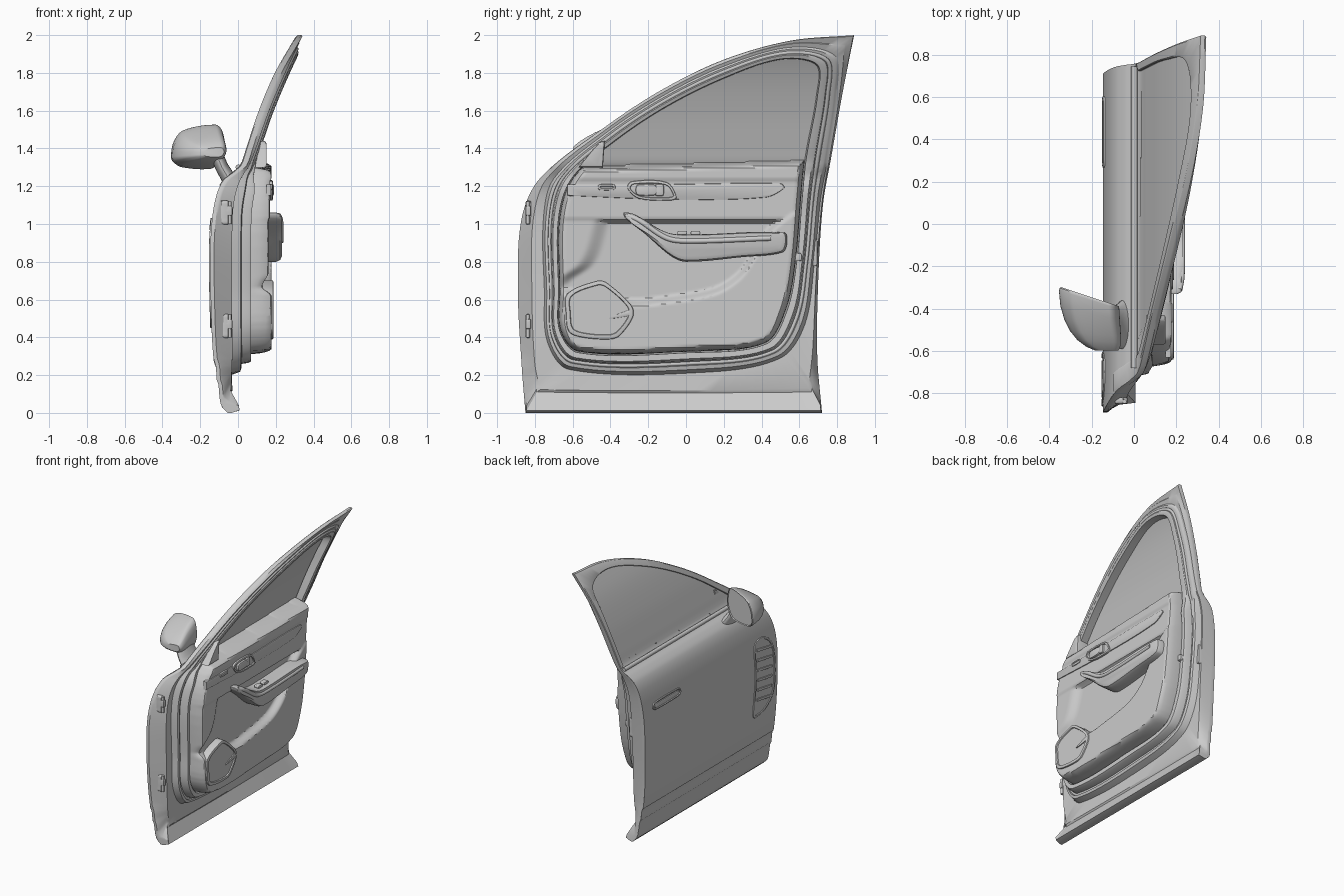
import bpy, bmesh, math
from mathutils import Vector

if "Cube" in bpy.data.objects:
    bpy.data.objects.remove(bpy.data.objects["Cube"])


def make(name, verts, faces, angle=32):
    bm = bmesh.new()
    vs = [bm.verts.new(v) for v in verts]
    for f in faces:
        bm.faces.new([vs[i] for i in f])
    bmesh.ops.remove_doubles(bm, verts=bm.verts, dist=1e-5)
    bmesh.ops.recalc_face_normals(bm, faces=bm.faces)
    me = bpy.data.meshes.new(name)
    bm.to_mesh(me)
    bm.free()
    ob = bpy.data.objects.new(name, me)
    bpy.context.collection.objects.link(ob)
    bpy.ops.object.select_all(action='DESELECT')
    ob.select_set(True)
    bpy.context.view_layer.objects.active = ob
    bpy.ops.object.shade_smooth_by_angle(angle=math.radians(angle))


def spline(pts, corners=(), closed=True, k=10):
    P = [Vector(p) for p in pts]
    n = len(P)

    def tangent(i, j):
        chord = P[j] - P[i] if (j - i) % n == 1 else P[i] - P[j]
        a, b = (i - 1) % n, (i + 1) % n
        if i in corners or (not closed and i in (0, n - 1)):
            return chord
        return (P[b] - P[a]) / ((P[b] - P[i]).length + (P[i] - P[a]).length) * chord.length
    out = []
    for i in range(n if closed else n - 1):
        j = (i + 1) % n
        m0, m1 = tangent(i, j), tangent(j, i)
        for s in range(k):
            t = s / k
            out.append(P[i] * (2*t**3 - 3*t*t + 1) + m0 * (t**3 - 2*t*t + t)
                       + P[j] * (3*t*t - 2*t**3) + m1 * (t**3 - t*t))
    return out if closed else out + [P[-1]]


def table(pts):
    T = spline(pts, closed=False, k=6)

    def fn(v):
        if v <= T[0][0]:
            return T[0][1]
        for a, b in zip(T, T[1:]):
            if v <= b[0]:
                return a[1] + (b[1] - a[1]) * (v - a[0]) / max(b[0] - a[0], 1e-9)
        return T[-1][1]
    fn.keys = [p[0] for p in T]
    return fn


def step(v, w):
    t = min(1, max(0, v / w))
    return t * t * (3 - 2 * t)


def mix(A, B, t):
    return [a.lerp(b, t) for a, b in zip(A, B)]


def loft(name, rings, closed=True, cap=False, cap_start=False):
    n = len(rings[0])
    verts = [p for r in rings for p in r]
    faces = [(k*n + i, k*n + (i+1) % n, (k+1)*n + (i+1) % n, (k+1)*n + i)
             for k in range(len(rings) - 1) for i in range(n if closed else n - 1)]
    if cap:
        faces.append(tuple(range(len(verts) - n, len(verts))))
    if cap_start:
        faces.append(tuple(range(n)))
    make(name, verts, faces)


def at(ring, xf):
    return [(xf(p[1]), p[0], p[1]) for p in ring]


def sheet(name, ring, zs, cols, xf):
    # surface filling a side outline row by row
    verts, lo, hi = [], min(p[1] for p in ring), max(p[1] for p in ring)
    for z in zs:
        c = min(max(z, lo + 1e-4), hi - 1e-4)
        ys = [a[0] + (b[0] - a[0]) * (c - a[1]) / (b[1] - a[1])
              for a, b in zip(ring, ring[1:] + ring[:1]) if (a[1] - c) * (b[1] - c) < 0 or b[1] == c]
        y0, y1 = min(ys), max(ys)
        verts += [(xf(y0 + (y1 - y0) * t, z), y0 + (y1 - y0) * t, z) for t in cols]
    m = len(cols)
    make(name, verts, [(r*m + i, r*m + i + 1, (r+1)*m + i + 1, (r+1)*m + i)
                       for r in range(len(zs) - 1) for i in range(m - 1)])


def plate(name, pts, x0, x1, bevel=0.006, lip=0, recess=0, base=lambda z: 0, k=5, corners=()):
    # raised pad following a side outline, with optional sunken centre
    R = spline(pts, corners, k=k)
    ys, zs = [p[0] for p in R], [p[1] for p in R]
    cy, cz = (min(ys) + max(ys)) / 2, (min(zs) + max(zs)) / 2
    hy, hz = (max(ys) - min(ys)) / 2, (max(zs) - min(zs)) / 2
    sg = 1 if x1 > x0 else -1

    def ring(d, x):
        return [(base(p[1]) + x, cy + (p[0] - cy) * (1 - d / hy), cz + (p[1] - cz) * (1 - d / hz)) for p in R]
    rings = [ring(0, x0), ring(0, x1 - sg*bevel), ring(bevel*.3, x1 - sg*bevel*.3), ring(bevel, x1)]
    if lip:
        rings += [ring(bevel + lip, x1), ring(bevel + lip + .003, x1 - sg*recess)]
    loft(name, rings, cap=True, cap_start=True)


def tube(name, pts, r, cyclic=False):
    cu = bpy.data.curves.new(name, 'CURVE')
    cu.dimensions, cu.bevel_depth, cu.bevel_resolution, cu.use_fill_caps = '3D', r, 3, True
    sp = cu.splines.new('POLY')
    sp.points.add(len(pts) - 1)
    for q, p in zip(sp.points, pts):
        q.co = (*p, 1)
    sp.use_cyclic_u = cyclic
    bpy.context.collection.objects.link(bpy.data.objects.new(name, cu))


def rect(y, z, w, h):
    a, b = w / 2, h / 2
    return [(y-a, z-b*.5), (y-a*.8, z-b), (y+a*.8, z-b), (y+a, z-b*.5),
            (y+a, z+b*.5), (y+a*.8, z+b), (y-a*.8, z+b), (y-a, z+b*.5)]


# side outlines (y, z): door edge, flange, seal line, trim and window opening
O = spline([(.72, 0), (.695, .3), (.70, .7), (.725, 1.1), (.77, 1.36), (.83, 1.7), (.89, 2), (.55, 1.97),
            (.2, 1.87), (-.12, 1.715), (-.42, 1.52), (-.77, 1.245), (-.87, 1.03), (-.89, .65),
            (-.87, .25), (-.85, 0), (-.1, 0)], (0, 6, 15))
F = spline([(.665, .11), (.675, .3), (.69, .7), (.72, 1.1), (.763, 1.36), (.817, 1.7), (.845, 1.95), (.55, 1.955),
            (.2, 1.855), (-.12, 1.7), (-.42, 1.505), (-.74, 1.243), (-.815, 1.03), (-.825, .65),
            (-.81, .25), (-.79, .11), (-.1, .105)], (0, 6, 15))
S = spline([(.5, .29), (.63, .47), (.68, .8), (.715, 1.15), (.755, 1.37), (.80, 1.7), (.79, 1.89), (.55, 1.935),
            (.2, 1.835), (-.12, 1.68), (-.42, 1.485), (-.70, 1.24), (-.755, 1.03), (-.75, .65),
            (-.735, .38), (-.62, .23), (.1, .215)])
W = spline([(.42, .37), (.53, .55), (.58, .8), (.61, 1.15), (.63, 1.35), (.69, 1.68), (.69, 1.84), (.5, 1.87),
            (.2, 1.77), (-.12, 1.61), (-.40, 1.42), (-.60, 1.24), (-.67, 1.03), (-.67, .65),
            (-.665, .44), (-.57, .325), (0, .325)])

# x position against height: outer surface and inner structure
f = table([(0, -.055), (.04, -.09), (.16, -.105), (.17, -.112), (.25, -.118), (.26, -.127), (.45, -.14),
           (.85, -.147), (1.03, -.137), (1.15, -.115), (1.22, -.085), (1.26, -.045), (1.29, 0),
           (1.32, .022), (1.4, .048), (1.6, .115), (1.8, .2), (2, .315)])
h = table([(0, 0), (.03, .012), (.12, -.03), (.3, -.03), (1, -.03), (1.15, -.015), (1.25, .02),
           (1.3, .055), (1.4, .095), (1.6, .165), (1.8, .25), (2, .345)])


def lift(d):
    return lambda z: h(z) + d * (1 - .75 * step(z - 1.15, .2))


def hem(z):
    w = step(.08 - z, .05)
    return (f(z) + .03) * (1 - w) + h(z) * w


# outer skin, glass and window surround
even = [i / 40 for i in range(41)]
sheet("outer_skin", O, [z for z in f.keys if z <= 1.3], even, lambda y, z: f(z))
G = mix(S, W, .1)
gt = max(p[1] for p in G)
sheet("window_glass", G, [1.26 + (gt - 1.26) * t for t in even], even, lambda y, z: f(z) + .01)
Oc, Sc = O[38:113], mix(S, W, .2)[38:113]
loft("window_surround", [at(Oc, f), at(mix(Oc, Sc, .1), lambda z: f(z) - .005),
                         at(mix(Oc, Sc, .9), lambda z: f(z) - .005), at(Sc, f),
                         at(Sc, lambda z: f(z) + .014)], closed=False)
tube("belt_moulding", [(.002, -.68, 1.3), (.002, .745, 1.3)], .015)

# inner structure with stepped seal channels
rings = [at(O, f), at(O, lambda z: f(z) + .02), at(mix(O, F, .12), hem), at(F, lift(-.012)),
         at(mix(F, S, .12), lift(0)), at(S, h)]
for t, d in [(.1, .03), (.16, .045), (.34, .05), (.4, .025), (.5, .025), (.58, .085), (.66, .1), (.94, .1)]:
    rings.append(at(mix(S, W, t), lift(d)))
rings.append(at(W, lambda z: f(z) + .018))
loft("inner_frame", rings)
tube("door_seal", at(mix(S, W, .45), lift(.032)), .012, True)

# sculpted interior trim
pocket = table([(-.7, .66), (-.3, .59), (-.1, .605), (.15, .65), (.28, .73), (.36, .84), (.45, .98), (.6, 1.1)])
curve = table([(.6, -.7), (.7, -.6), (.8, -.47), (1, -.4), (1.1, -.38)])
edge = W[::2]
segs = [(a, b - a, (b - a).length_squared) for a, b in zip(edge, edge[1:] + edge[:1])]


def edge_distance(y, z):
    best = 9
    for a, e, l in segs:
        u, v = y - a[0], z - a[1]
        t = min(1, max(0, (u * e[0] + v * e[1]) / l))
        best = min(best, (u - t * e[0]) ** 2 + (v - t * e[1]) ** 2)
    return math.sqrt(best)


def trim(y, z):
    raised = max(.05 * step(pocket(y) - z + .02, .05), .035 * step(curve(z) - y, .1), .042 * step(z - 1.0, .03))
    x = .127 + raised + .008 * step(z - 1.225, .015)
    d = min(edge_distance(y, z), 1.3 + .035 * (y + .56) / 1.16 - z)
    t = min(1, max(0, d / .03))
    low = max(.02, f(z) + .006)
    return low + (x - low) * math.sqrt(1 - (1 - t) ** 2)


fine = [0, .001, .003, .006, .011, .018] + [.026 + .948 * i / 90 for i in range(91)] \
    + [.982, .989, .994, .997, .999, 1]
z0 = min(p[1] for p in W)
sheet("trim_panel", W, [z0 + (1.345 - z0) * t for t in fine], fine, trim)
plate("decor_strip", [(-.63, 1.15), (-.1, 1.13), (.42, 1.14), (.52, 1.19), (.5, 1.215), (-.1, 1.21), (-.63, 1.21)],
      .15, .176, corners=(0, 6))

# armrest with grab rail and switches
plate("armrest", [(-.33, 1.06), (-.27, 1.05), (-.1, .955), (.05, .945), (.52, .955), (.535, .9), (.51, .85),
                  (.3, .825), (.0, .8), (-.08, .83), (-.22, .95), (-.32, 1.03)], .1, .232, .03, k=6)
tube("grab_rail", spline([(.215, -.31, 1.045), (.225, -.25, 1.02), (.228, -.1, .925), (.228, .02, .91),
                          (.228, .45, .925)], closed=False), .014)
for i in range(2):
    plate(f"window_switch_{i+1}", rect(-.02 + .07*i, .953, .05, .02), .17, .205, .004)

# release handle and lock button
plate("handle_bezel", [(-.31, 1.19), (-.29, 1.225), (-.1, 1.22), (-.05, 1.14), (-.08, 1.125), (-.25, 1.135)],
      .16, .184, .006, .008, .01)
plate("release_handle", rect(-.21, 1.18, .11, .055), .165, .19, .008)
plate("release_pull", rect(-.14, 1.18, .045, .06), .165, .188, .008)
plate("lock_button", rect(-.42, 1.195, .09, .03), .16, .182, .004, .006, .004)

# speaker cover
plate("speaker", [(-.63, .63), (-.635, .52), (-.62, .43), (-.55, .4), (-.4, .39), (-.35, .41), (-.28, .51),
                  (-.29, .57), (-.42, .69), (-.47, .7)], .13, .188, .008, .014, .008)
plate("speaker_trim_bar", [(-.41, .5), (-.3, .515), (-.29, .535), (-.3, .545)], .175, .187, .003)

# sail panel and latch
plate("sail_panel", [(-.57, 1.3), (-.44, 1.3), (-.43, 1.44), (-.46, 1.43)], .06, .15, .012, corners=(0, 1, 2))
plate("latch_cover", rect(.585, .825, .055, .04), .03, .085, .005)
plate("latch", rect(.68, .85, .03, .14), -.06, -.01, .006)

# hinges on the leading edge
for i, z in enumerate((.46, 1.06)):
    plate(f"hinge_plate_{i+1}", rect(-.835, z, .03, .12), -.09, -.05, .006)
    plate(f"hinge_knuckle_{i+1}", rect(-.835, z + .01, .03, .05), -.06, -.03, .008)
    tube(f"hinge_pin_{i+1}", [(-.045, -.838, z - .06), (-.045, -.838, z + .06)], .01)

# outer door handle and side vent
plate("outer_handle", rect(.435, 1.0, .33, .058), .02, -.009, .004, .005, .006, base=f)
plate("outer_handle_grip", rect(.435, 1.0, .29, .03), .0, -.009, .004, base=f)
plate("side_vent", [(-.62, 1.0), (-.72, 1.03), (-.82, .96), (-.86, .78), (-.84, .56), (-.74, .47), (-.62, .45),
                    (-.60, .48), (-.62, .75)], .01, -.007, .003, .012, .005, base=f)
for i in range(6):
    z = .54 + .075 * i
    plate(f"vent_slat_{i+1}", [(-.82, z), (-.645, z + .03), (-.645, z + .05), (-.82, z + .02)], .01, -.007, .003,
          base=f, corners=(0, 1, 2, 3))

# mirror housing, glass and foot
face = spline([(-.355, 1.36), (-.34, 1.44), (-.29, 1.5), (-.12, 1.53), (-.085, 1.5), (-.07, 1.4), (-.1, 1.32),
               (-.15, 1.29), (-.3, 1.3), (-.345, 1.33)], k=6)


def mirror_ring(k, s, dy=0):
    out = []
    for p in face:
        x = -.15 + (p[0] + .15) * s + .045 * k * k
        z = 1.41 - .03 * k + (p[1] - 1.41) * s * (1 - .45 * k)
        y0 = -.295 - (x + .355) * .33 + dy
        out.append((min(x, -.06), y0 + (-.598 - y0) * k, z))
    return out


loft("mirror_housing", [mirror_ring(0, .93, -.015), mirror_ring(0, .95)]
     + [mirror_ring(k, s) for k, s in [(.02, .98), (.06, 1), (.3, .985), (.5, .93), (.68, .84), (.82, .72),
                                       (.93, .56), (1, .38)]], cap=True)
loft("mirror_glass", [mirror_ring(0, .94, -.012), mirror_ring(0, .5, -.012)], cap=True)
foot = []
for x, y, z, a, b in [(-.11, -.49, 1.36, .03, .09), (-.085, -.485, 1.3, .03, .1), (-.055, -.475, 1.25, .032, .115),
                      (-.02, -.465, 1.2, .05, .12)]:
    ring = [(math.cos(t * math.pi / 12), math.sin(t * math.pi / 12)) for t in range(24)]
    foot.append([(x + a * c, y + b * s, z + .6 * a * c) for c, s in ring])
loft("mirror_foot", foot, cap=True, cap_start=True)
